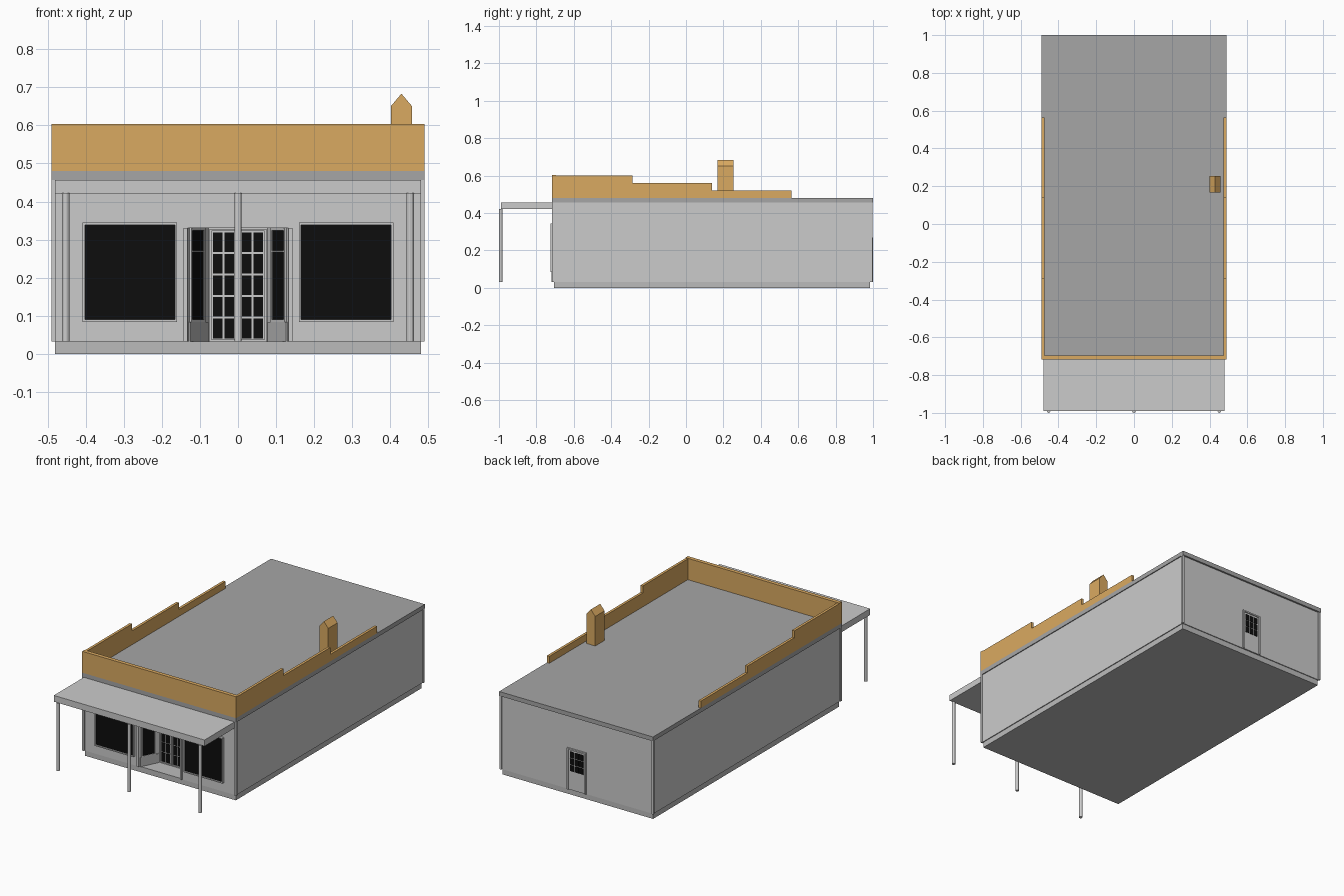
import bpy, bmesh, math
from mathutils import Matrix, Vector

if "Cube" in bpy.data.objects:
    bpy.data.objects.remove(bpy.data.objects["Cube"])


def material(name, rgb):
    m = bpy.data.materials.new(name)
    m.diffuse_color = (*rgb, 1)
    m.use_nodes = True
    m.node_tree.nodes["Principled BSDF"].inputs["Base Color"].default_value = m.diffuse_color
    return m


GLASS = material("black_glass", (0.004, 0.004, 0.004))
TAN = material("tan_parapet", (0.70, 0.40, 0.12))
ROOF = material("roof_grey", (0.38, 0.38, 0.38))
BASE = material("base_grey", (0.5, 0.5, 0.5))


def finish(name, bm, mat=None, mirror=False):
    bmesh.ops.recalc_face_normals(bm, faces=bm.faces)
    me = bpy.data.meshes.new(name)
    bm.to_mesh(me)
    bm.free()
    ob = bpy.data.objects.new(name, me)
    bpy.context.collection.objects.link(ob)
    if mat:
        me.materials.append(mat)
    if mirror:
        ob.modifiers.new("mirror", 'MIRROR').use_mirror_merge = False
    return ob


def add_box(bm, x, y, z, frame=Matrix()):
    size = Vector((x[1] - x[0], y[1] - y[0], z[1] - z[0]))
    mid = Vector((sum(x), sum(y), sum(z))) / 2
    bmesh.ops.create_cube(bm, size=1, matrix=frame @ Matrix.Translation(mid) @ Matrix.Diagonal((*size, 1)))


def box(name, x, y, z, mat=None, mirror=False, frame=Matrix()):
    bm = bmesh.new()
    add_box(bm, x, y, z, frame)
    return finish(name, bm, mat, mirror)


def prism(name, points, offset, mat=None, mirror=False):
    """Extrude a closed polygon along an offset."""
    bm = bmesh.new()
    face = bm.faces.new([bm.verts.new(p) for p in points])
    ext = bmesh.ops.extrude_face_region(bm, geom=[face], use_keep_orig=True)
    bmesh.ops.translate(bm, vec=offset, verts=[v for v in ext["geom"] if isinstance(v, bmesh.types.BMVert)])
    return finish(name, bm, mat, mirror)


def border(name, x, y, z, w, mirror=False, frame=Matrix()):
    """Rectangular frame of four bars in the xz plane."""
    bm = bmesh.new()
    for a in ((x[0], x[0] + w), (x[1] - w, x[1])):
        add_box(bm, a, y, z, frame)
    for b in ((z[0], z[0] + w), (z[1] - w, z[1])):
        add_box(bm, (x[0] + w, x[1] - w), y, b, frame)
    return finish(name, bm, None, mirror)


def panes(name, x, y, z, cols, rows, gap, mirror=False):
    """Grid of separate glass panes; the gaps read as glazing bars."""
    bm = bmesh.new()
    w = (x[1] - x[0] + gap) / cols
    h = (z[1] - z[0] + gap) / rows
    for i in range(cols):
        for j in range(rows):
            a, b = x[0] + i * w, z[0] + j * h
            add_box(bm, (a, a + w - gap), y, (b, b + h - gap))
    return finish(name, bm, GLASS, mirror)


# Base and walls, with a splayed entry recess in the lower wall
FRONT, BACK, DOOR_Y = -0.71, 0.99, -0.60
OUT, INN = 0.132, 0.078
box("base", (-0.48, 0.48), (-0.705, 0.985), (0, 0.032), BASE)
plan = [(-0.485, FRONT), (-OUT, FRONT), (-INN, DOOR_Y), (INN, DOOR_Y),
        (OUT, FRONT), (0.485, FRONT), (0.485, BACK), (-0.485, BACK)]
prism("lower_wall", [(x, y, 0.032) for x, y in plan], (0, 0, 0.298))
box("upper_wall", (-0.485, 0.485), (FRONT, BACK), (0.33, 0.457))
for end, y in (("front", (-0.717, -0.705)), ("back", (0.985, 0.997))):
    box(end + "_corner_trim", (0.478, 0.49), y, (0.032, 0.457), None, True)

# Roof slab
box("roof", (-0.49, 0.49), (-0.717, 1.0), (0.455, 0.48), ROOF)

# Stepped parapet
box("front_parapet", (-0.49, 0.49), (-0.717, -0.695), (0.48, 0.603), TAN)
steps = [(-0.695, 0.48), (0.565, 0.48), (0.565, 0.52), (0.14, 0.52), (0.14, 0.56),
         (-0.285, 0.56), (-0.285, 0.60), (-0.695, 0.60)]
prism("side_parapet", [(0.475, y, z) for y, z in steps], (0.015, 0, 0), TAN, True)

# Chimney with a gabled top
gable = [(0.401, 0.48), (0.457, 0.48), (0.457, 0.65), (0.429, 0.683), (0.401, 0.65)]
prism("chimney", [(x, 0.168, z) for x, z in gable], (0, 0.085, 0), TAN)

# Canopy and round posts
box("canopy", (-0.48, 0.48), (-0.99, -0.71), (0.42, 0.456))
for side, x in (("left", -0.452), ("middle", 0), ("right", 0.452)):
    bm = bmesh.new()
    bmesh.ops.create_cone(bm, cap_ends=True, segments=12, radius1=0.0095, radius2=0.0095, depth=0.39,
                          matrix=Matrix.Translation((x, -0.9905, 0.227)))
    finish(side + "_canopy_post", bm)

# Shop windows
border("shop_window_frame", (0.16, 0.408), (-0.724, FRONT), (0.084, 0.345), 0.006, True)
box("shop_window_glass", (0.165, 0.403), (-0.717, FRONT), (0.089, 0.34), GLASS, True)

# Entry jambs and splayed sidelights
box("entry_jamb", (OUT, 0.143), (-0.718, FRONT), (0.032, 0.33), None, True)
length = math.hypot(OUT - INN, DOOR_Y - FRONT)
splay = (Matrix.Translation((OUT, FRONT, 0))
         @ Matrix.Rotation(math.atan2(DOOR_Y - FRONT, INN - OUT), 4, 'Z'))
box("sidelight_glass", (0.018, length - 0.032), (0, 0.002), (0.09, 0.328), GLASS, True, splay)
border("sidelight_frame", (0.012, length - 0.026), (0, 0.005), (0.084, 0.33), 0.006, True, splay)
box("sidelight_bar", (0.018, length - 0.032), (0, 0.004), (0.267, 0.271), None, True, splay)
box("sidelight_panel", (0.004, length - 0.008), (0, 0.005), (0.032, 0.084), BASE, True, splay)

# Double entry door
border("entry_door_frame", (0.002, 0.075), (-0.606, DOOR_Y), (0.032, 0.328), 0.006, True)
panes("entry_door_panes", (0.01, 0.066), (-0.603, DOOR_Y), (0.041, 0.319), 2, 5, 0.005, True)

# Back door
box("back_door", (-0.052, 0.052), (BACK, 0.993), (0.032, 0.262))
bm = bmesh.new()
for x in ((-0.06, -0.052), (0.052, 0.06)):
    add_box(bm, x, (BACK, 0.999), (0.032, 0.27))
add_box(bm, (-0.052, 0.052), (BACK, 0.999), (0.262, 0.27))
finish("back_door_frame", bm)
panes("back_door_panes", (-0.042, 0.042), (0.992, 0.995), (0.14, 0.252), 3, 3, 0.004)
